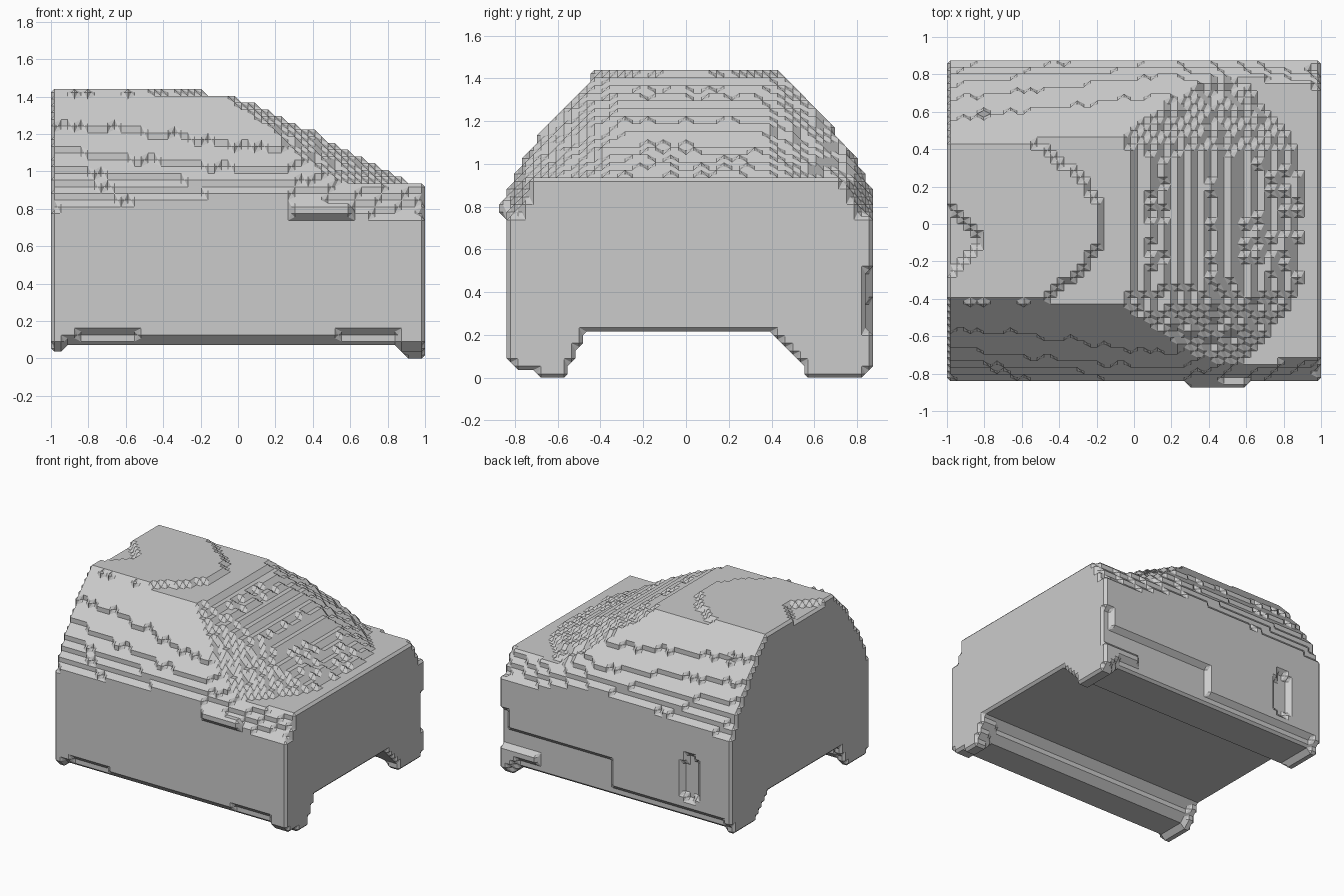
import bpy
import bmesh
import math
import random
from itertools import product
from mathutils import Vector

random.seed(4)
default = bpy.data.objects.get("Cube")
if default:
    bpy.data.objects.remove(default, do_unlink=True)

# Block grid
COUNT = (56, 49, 40)
SIZE = Vector((2 / 56, 1.75 / 49, 0.036))
ORIGIN = Vector((-1, -0.875, 0))
ROOF = 1.44
FRONT, BACK = -0.84, 0.84


def centre(block):
    return Vector([o + (n + 0.5) * s for o, n, s in zip(ORIGIN, block, SIZE)])


def lerp(points, t):
    if t <= points[0][0]:
        return points[0][1]
    for (a, u), (b, v) in zip(points, points[1:]):
        if t <= b:
            return u + (v - u) * (t - a) / (b - a)
    return points[-1][1]


# Upper form: roof-to-nose slope, shoulder section, narrowing along x
slope = [(-0.2, ROOF), (0, 1.39), (0.2, 1.3), (0.4, 1.21), (0.6, 1.09), (0.86, 0.96), (0.92, 0.935)]
shoulder = [(0.43, ROOF), (0.62, 1.23), (0.74, 1.08), (0.81, 0.97), (0.86, 0.85), (0.9, 0.76)]
narrowing = [(-1, 0.04), (0.2, 0), (0.6, 0.04), (1, 0.1)]

# Underside: rails along the length, feet at the ends, how far the feet drop
rails = [(-0.84, 0.11), (-0.8, 0.07), (-0.56, 0.07), (-0.48, 0.2), (0.42, 0.2),
         (0.55, 0.07), (0.83, 0.07), (0.85, 0.13)]
feet = [(-0.84, 0.07), (-0.8, 0.036), (-0.69, 0.036), (-0.67, 0), (-0.57, 0), (-0.48, 0.2),
        (0.42, 0.2), (0.54, 0.07), (0.57, 0), (0.84, 0), (0.86, 0.036)]
drop = [(-0.96, 0.04), (-0.92, 0), (0.86, 0), (0.95, 0.1)]


def top(x, y):
    side = abs(y - 0.015)
    swept_x = x + 1.1 * max(0, side - 0.3) ** 1.5
    side += lerp(narrowing, x) * min(1, max(0, (side - 0.4) / 0.3))
    z = min(lerp(slope, swept_x), lerp(shoulder, side))
    if x + 2 * y * y > -0.17 or x + 1 < 0.2 - abs(y + 0.1):
        z = min(z, ROOF - SIZE.z)
    return z + random.uniform(-0.006, 0.006)


def bottom(x, y):
    if y < -0.8 and 0.53 < abs(x) < 0.86:
        return 0.14
    return max(lerp(feet, y), lerp(rails, y) - lerp(drop, x))


def recessed(x, z):
    """Shallow hollows in the back wall."""
    ceiling = 0.5 if x > 0.93 else 0.36
    panel = x > 0.05 and 0.13 < z < ceiling and not (x > 0.68 and z < 0.2)
    slot = ((x + 0.65) / 0.08) ** 2 + ((z - 0.39) / 0.19) ** 2 < 1
    return panel or slot


def on_ledge(x, z):
    """Small ledge standing out from the front wall."""
    return 0.28 < x < 0.6 and 0.77 < z < 0.84


def fill():
    blocks = set()
    for i, j in product(range(COUNT[0]), range(COUNT[1])):
        x, y, _ = centre((i, j, 0))
        low, high = bottom(x, y), top(x, y)
        for k in range(COUNT[2]):
            z = centre((i, j, k)).z
            if y < FRONT:
                solid = on_ledge(x, z)
            else:
                solid = low < z < high and not (y > BACK and recessed(x, z))
            if solid:
                blocks.add((i, j, k))
    return blocks


def cell_faces(cell):
    """The six sides of a cell as corner cycles, counter-clockwise from outside."""
    for axis, end in product(range(3), (0, 1)):
        cycle = []
        for u, v in ((0, 0), (1, 0), (1, 1), (0, 1)):
            corner = list(cell)
            corner[axis] += end
            corner[(axis + 1) % 3] += u
            corner[(axis + 2) % 3] += v
            cycle.append(tuple(corner))
        yield cycle if end else cycle[::-1]


def cell_loops(cell, blocks):
    """Closed loops of edge midpoints that part solid corners from empty ones."""
    link = {}
    for cycle in cell_faces(cell):
        state = [c in blocks for c in cycle]
        for n in range(4):
            if state[n] and not state[n - 1]:
                m = n
                while state[(m + 1) % 4]:
                    m += 1
                entry = (cycle[n], cycle[n - 1])
                link[entry] = (cycle[m % 4], cycle[(m + 1) % 4])
    while link:
        start, step = link.popitem()
        loop = [start]
        while step != start:
            loop.append(step)
            step = link.pop(step)
        yield loop


def build_part(name, cells, blocks):
    """Chamfered block surface over the given cells."""
    bm = bmesh.new()
    verts = {}
    for cell in cells:
        for loop in cell_loops(cell, blocks):
            for edge in loop:
                if edge not in verts:
                    verts[edge] = bm.verts.new((centre(edge[0]) + centre(edge[1])) / 2)
            bm.faces.new([verts[edge] for edge in loop])
    bmesh.ops.recalc_face_normals(bm, faces=bm.faces)
    bmesh.ops.triangulate(bm, faces=bm.faces[:])
    bmesh.ops.dissolve_limit(bm, angle_limit=math.radians(1), verts=bm.verts[:], edges=bm.edges[:])
    mesh = bpy.data.meshes.new(name)
    bm.to_mesh(mesh)
    bm.free()
    bpy.context.collection.objects.link(bpy.data.objects.new(name, mesh))


blocks = fill()

# Surface cells: those with both solid and empty corners
mixed = []
for cell in product(*(range(-1, n) for n in COUNT)):
    solid = sum(tuple(a + b for a, b in zip(cell, c)) in blocks for c in product((0, 1), repeat=3))
    if 0 < solid < 8:
        mixed.append(cell)

# Parts from the ground up
for name, low, high in (("underbody_and_rails", -1, 7), ("body_walls", 7, 20),
                        ("terraced_upper_shell", 20, COUNT[2])):
    build_part(name, [c for c in mixed if low <= c[2] < high], blocks)
